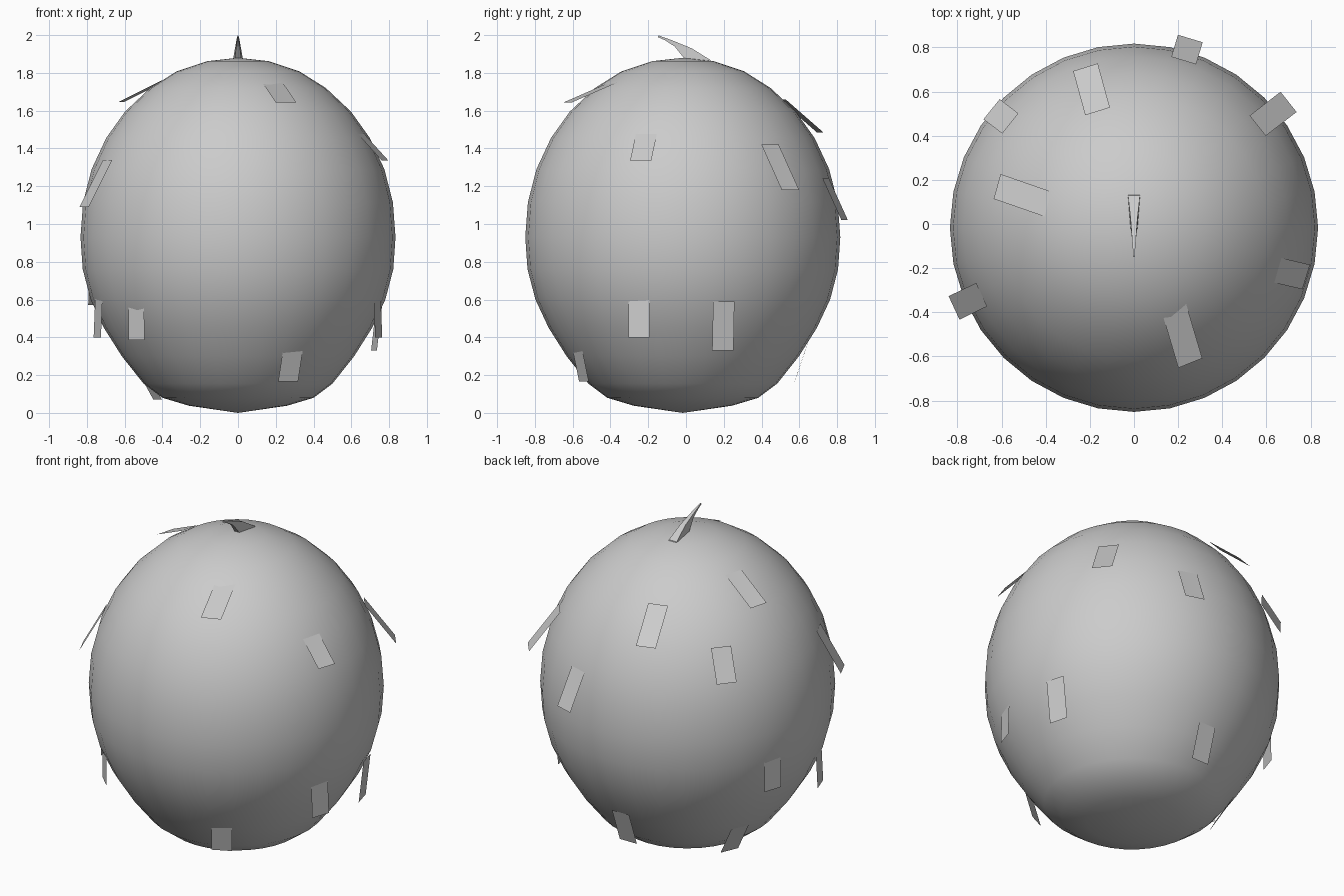
import bpy, bmesh, math
from mathutils import Vector

if "Cube" in bpy.data.objects:
    bpy.data.objects.remove(bpy.data.objects["Cube"])


def make_object(name, bm):
    bmesh.ops.recalc_face_normals(bm, faces=bm.faces)
    me = bpy.data.meshes.new(name)
    bm.to_mesh(me)
    bm.free()
    ob = bpy.data.objects.new(name, me)
    bpy.context.collection.objects.link(ob)
    return ob


# Body: smooth egg, lathed profile (radius, height)
CY, SEG = -0.017, 32
profile = [(0, 1.88), (.163, 1.862), (.325, 1.808), (.465, 1.72), (.598, 1.595),
           (.698, 1.455), (.775, 1.29), (.82, 1.115), (.834, .93), (.822, .76),
           (.78, .6), (.71, .45), (.615, .3), (.5, .155), (.4, .08), (.26, .038), (0, 0)]
bm = bmesh.new()
verts = [bm.verts.new((r, CY, z)) for r, z in profile]
edges = [bm.edges.new(p) for p in zip(verts, verts[1:])]
bmesh.ops.spin(bm, geom=verts + edges, cent=(0, CY, 0), axis=(0, 0, 1),
               angle=math.tau, steps=SEG, use_duplicate=False)
bmesh.ops.remove_doubles(bm, verts=bm.verts, dist=1e-4)
for f in bm.faces:
    f.smooth = True
make_object("body", bm)

# Flat scales: centre of the rooted edge, centre of the free edge
upper = [((.175, -.36, 1.76), (.255, -.63, 1.642)),
         ((-.39, .09, 1.76), (-.62, .17, 1.645)),
         ((-.165, .51, 1.66), (-.22, .71, 1.485)),
         ((.63, -.205, 1.5), (.78, -.24, 1.335)),
         ((-.56, .455, 1.48), (-.645, .52, 1.30)),
         ((.56, .445, 1.42), (.70, .553, 1.18)),
         ((-.69, -.32, 1.34), (-.815, -.38, 1.09)),
         ((.225, .74, 1.24), (.255, .84, 1.02))]
lower = [((-.77, .25, .82), (-.775, .25, .57)),
         ((-.54, -.54, .66), (-.537, -.55, .387)),
         ((.735, -.25, .66), (.745, -.25, .40)),
         ((.75, .2, .59), (.72, .195, .33)),
         ((-.735, -.255, .65), (-.745, -.26, .40)),
         ((.295, -.58, .36), (.265, -.54, .165)),
         ((0, .645, .37), (-.005, .575, .165)),
         ((-.53, .225, .26), (-.425, .18, .07))]


def scale(name, root, tip, width=.117):
    root, tip = Vector(root), Vector(tip)
    out = Vector((tip.x, tip.y, 0)).normalized()
    side = out.cross(Vector((0, 0, 1))) * width / 2
    bm = bmesh.new()
    bm.faces.new([bm.verts.new(p) for p in (root - side, root + side, tip + side, tip - side)])
    make_object(name, bm)


for label, rows in (("upper_scale", upper), ("lower_scale", lower)):
    for i, (a, b) in enumerate(rows):
        scale(f"{label}_{i + 1}", a, b)

# Stem: tapered wedge curling forward; (top y, top z, under y, under z, half width)
stations = [(.14, 1.84, -.01, 1.84, .03), (.13, 1.868, -.012, 1.88, .027),
            (.03, 1.93, -.06, 1.94, .016), (-.08, 1.975, -.11, 1.972, .008),
            (-.145, 1.998, -.15, 1.99, .003)]
bm = bmesh.new()
rings = [[bm.verts.new(p) for p in ((-w, ty, tz), (w, ty, tz), (w * .6, uy, uz), (-w * .6, uy, uz))]
         for ty, tz, uy, uz, w in stations]
for a, b in zip(rings, rings[1:]):
    for i in range(4):
        j = (i + 1) % 4
        bm.faces.new((a[i], a[j], b[j], b[i]))
bm.faces.new(rings[0])
bm.faces.new(rings[-1])
make_object("stem", bm)
